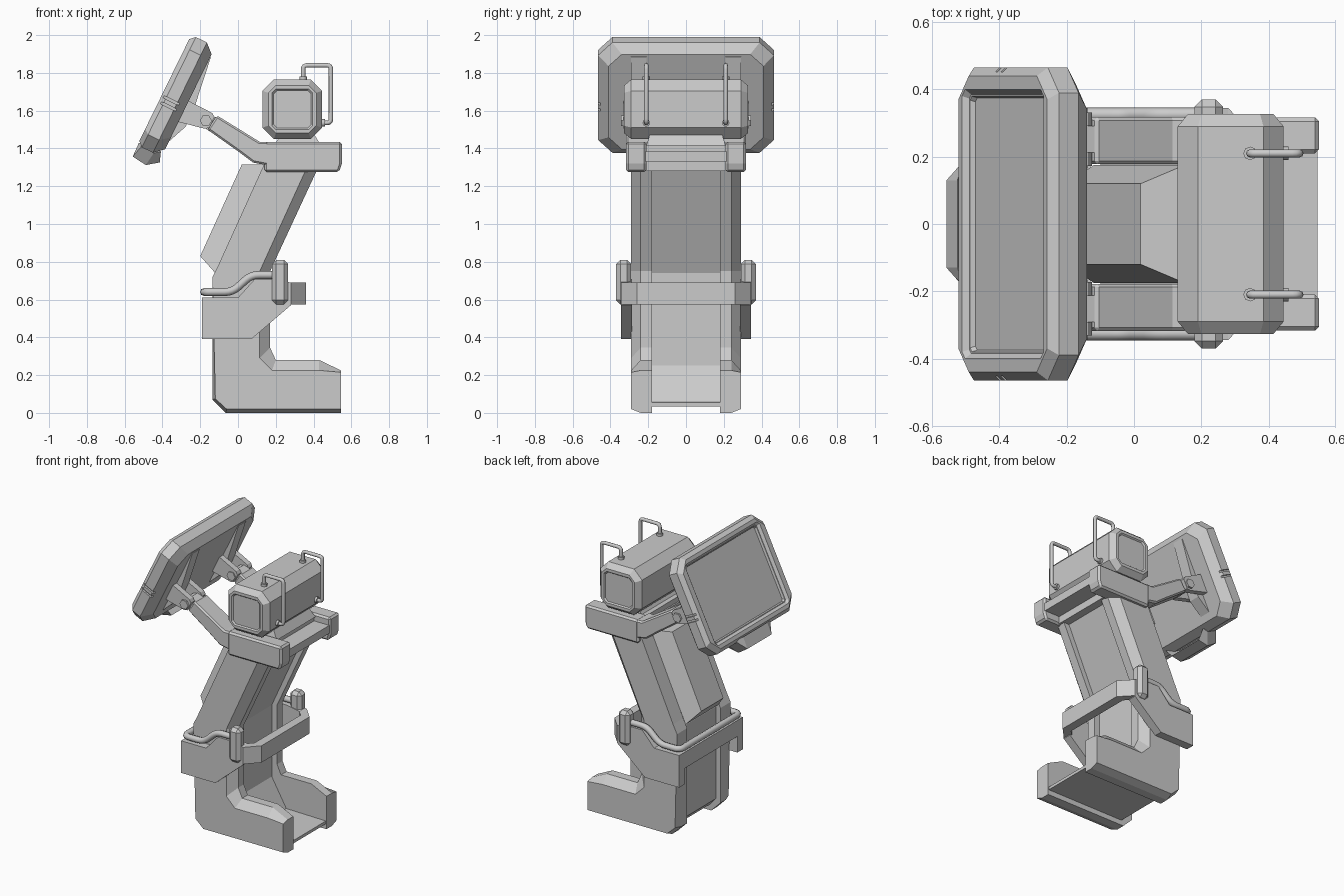
import bpy, bmesh, math
from mathutils import Vector

if "Cube" in bpy.data.objects:
    bpy.data.objects.remove(bpy.data.objects["Cube"])


def finish(name, bm, mirror=False, bevel=0):
    bmesh.ops.recalc_face_normals(bm, faces=bm.faces)
    me = bpy.data.meshes.new(name)
    bm.to_mesh(me)
    bm.free()
    ob = bpy.data.objects.new(name, me)
    bpy.context.collection.objects.link(ob)
    if bevel:
        m = ob.modifiers.new("bevel", 'BEVEL')
        m.width, m.segments = bevel, 1
        m.limit_method, m.angle_limit = 'ANGLE', math.radians(40)
    if mirror:
        m = ob.modifiers.new("mirror", 'MIRROR')
        m.use_axis = (False, True, False)
    return ob


def loft(name, rings, **kw):
    """Skin matching point rings and cap both ends."""
    bm = bmesh.new()
    vs = [[bm.verts.new(p) for p in r] for r in rings]
    n = len(vs[0])
    for a, b in zip(vs, vs[1:]):
        for i in range(n):
            j = (i + 1) % n
            bm.faces.new((a[i], a[j], b[j], b[i]))
    bm.faces.new(vs[0])
    bm.faces.new(vs[-1][::-1])
    return finish(name, bm, **kw)


def at_y(prof, y):
    return [(x, y, z) for x, z in prof]


def slab(name, prof, y0, y1, **kw):
    return loft(name, [at_y(prof, y0), at_y(prof, y1)], **kw)


def box(name, x0, x1, y0, y1, z0, z1, **kw):
    return slab(name, [(x0, z0), (x1, z0), (x1, z1), (x0, z1)], y0, y1, **kw)


def octagon(hx, hy, c):
    return [(hx, hy - c), (hx - c, hy), (c - hx, hy), (-hx, hy - c),
            (-hx, c - hy), (c - hx, -hy), (hx - c, -hy), (hx, c - hy)]


def tube(name, pts, r, rad, mirror=False):
    """Round pipe along a path with rounded corners."""
    pts = [Vector(p) for p in pts]
    path = [pts[0]]
    for a, b, c in zip(pts, pts[1:], pts[2:]):
        p, q = b + (a - b).normalized() * rad, b + (c - b).normalized() * rad
        for i in range(5):
            t = i / 4
            path.append(p * (1 - t) ** 2 + b * 2 * t * (1 - t) + q * t * t)
    path.append(pts[-1])
    cu = bpy.data.curves.new(name, 'CURVE')
    cu.dimensions, cu.bevel_depth, cu.bevel_resolution = '3D', r, 2
    cu.use_fill_caps = True
    sp = cu.splines.new('POLY')
    sp.points.add(len(path) - 1)
    for s, p in zip(sp.points, path):
        s.co = (*p, 1)
    ob = bpy.data.objects.new(name, cu)
    bpy.context.collection.objects.link(ob)
    bpy.ops.object.select_all(action='DESELECT')
    bpy.context.view_layer.objects.active = ob
    ob.select_set(True)
    bpy.ops.object.convert(target='MESH')
    bpy.ops.object.shade_smooth_by_angle(angle=math.radians(50))
    ob = bpy.context.object
    if mirror:
        ob.modifiers.new("mirror", 'MIRROR').use_axis = (False, True, False)
    return ob


# Pedestal side rails with chamfered outer edges
outer = [(-.12, .075), (-.06, .02), (.545, .02), (.545, .215), (.43, .225), (.18, .225),
         (.115, .29), (.115, .75), (.365, 1.3), (.14, 1.32), (-.105, .78), (-.135, .72)]
inner = [(-.135, .07), (-.065, 0), (.545, 0), (.545, .225), (.43, .28), (.2, .28),
         (.17, .345), (.17, .75), (.425, 1.3), (.14, 1.32), (-.105, .78), (-.135, .72)]
loft("side_rail", [at_y(inner, .18), at_y(inner, .24), at_y(outer, .29)], mirror=True)

# Recessed core: floor, column and leaning spine
slab("core", [(-.1, .09), (-.05, .035), (.54, .035), (.54, .055), (.24, .06), (.13, .25), (.13, .74),
              (.385, 1.3), (.16, 1.3), (-.075, .78), (-.1, .72)], -.185, .185)

# Tapered panel on the leaning spine
loft("spine_panel", [[(-.12, .175, .74), (.15, .175, 1.315), (.15, -.175, 1.315), (-.12, -.175, .74)],
                     [(-.2, .12, .83), (.02, .12, 1.315), (.02, -.12, 1.315), (-.2, -.12, .83)]])

# Collar around the column
slab("collar_side", [(-.19, .39), (.07, .39), (.28, .57), (.28, .69), (.17, .71), (.09, .71), (0, .61), (-.19, .61)],
     .285, .345, mirror=True)
box("collar_front", -.19, -.13, -.3, .3, .5, .61)
plan = [(.2, .345), (.28, .345), (.36, .26), (.36, -.26), (.28, -.345), (.2, -.345),
        (.2, -.29), (.26, -.29), (.3, -.25), (.3, .25), (.26, .29), (.2, .29)]
loft("collar_back_bar", [[(x, y, z) for x, y in plan] for z in (.575, .69)])
half = [(.22, .325, .73), (.07, .325, .73), (-.03, .325, .64), (-.18, .325, .64)]
tube("collar_rail", half + [(x, -y, z) for x, y, z in half[::-1]], .021, .04)
box("rail_clip", .18, .265, .29, .37, .575, .81, mirror=True, bevel=.022)

# Shoulders and arms reaching to the screen
slab("shoulder", [(.14, 1.275), (.535, 1.275), (.55, 1.32), (.55, 1.435), (.14, 1.435)],
     .21, .317, mirror=True, bevel=.012)
slab("arm", [(.16, 1.31), (.16, 1.435), (.115, 1.435), (-.112, 1.575), (-.162, 1.5), (0, 1.385), (.08, 1.325)],
     .178, .318, mirror=True, bevel=.01)
box("shoulder_plate", .15, .545, -.215, .215, 1.33, 1.385)
box("shoulder_core", .16, .43, -.215, .215, 1.28, 1.42)
loft("neck", [[(x, y, z) for x, y in ((a, w), (b, w), (b, -w), (a, -w))]
              for a, b, w, z in ((.19, .44, .21, 1.415), (.23, .4, .19, 1.48))])

# Head box with inset end panels
ends = [(.327, .127, .04), (.327, .103, .02), (.318, .098, .02)]
half = [(.318, .098, .02), (.318, .1, .02), (.327, .107, .02), (.327, .127, .04), (.29, .1575, .06)]
half += [(-y, h, c) for y, h, c in half[::-1]]
loft("head_box", [[(.2875 + a, y, 1.6075 + b) for a, b in octagon(h, h, c)] for y, h, c in half])

# Grab handles and their collars
tube("handle", [(.345, .21, 1.75), (.345, .21, 1.84), (.492, .21, 1.84), (.492, .21, 1.535), (.43, .21, 1.535)],
     .012, .022, mirror=True)
tube("handle_collar_top", [(.345, .21, 1.755), (.345, .21, 1.782)], .02, .01, mirror=True)
tube("handle_collar_side", [(.43, .21, 1.535), (.46, .21, 1.535)], .02, .01, mirror=True)

# Tilted screen: u runs up the screen, n points out of its face
U, N, C = Vector((.44, 0, .898)), Vector((-.898, 0, .44)), Vector((-.33, 0, 1.68))


def P(u, y, n):
    return C + U * u + N * n + Vector((0, y, 0))


rings = [(.28, .41, .07, -.075), (.325, .465, .075, -.025), (.325, .465, .075, .04), (.3, .44, .07, .067),
         (.275, .4, .02, .067), (.26, .385, .012, .05), (.255, .38, .012, .05), (.25, .375, .012, .035)]
screen = loft("screen", [[P(u, y, n) for u, y in octagon(hu, hy, c)] for hu, hy, c, n in rings])

# Grooves around the screen sides
for i, u in enumerate((-.075, -.04)):
    cut = loft("groove_cutter_%d" % i, [[P(a, y, n) for a, n in
               ((u, -.1), (u + .013, -.1), (u + .013, .1), (u, .1))] for y in (.452, .5)], mirror=True)
    cut.hide_render = True
    cut.display_type = 'WIRE'
    cut.hide_set(True)
    m = screen.modifiers.new("groove", 'BOOLEAN')
    m.operation, m.object, m.solver = 'DIFFERENCE', cut, 'EXACT'

# Bottom lip of the screen
loft("screen_lip", [[P(u, y, n) for u, n in prof] for y, prof in (
    (-.18, [(-.31, .05), (-.325, .045), (-.325, -.03), (-.3, -.06)]),
    (-.13, [(-.31, .065), (-.39, .062), (-.4, -.02), (-.355, -.08)]),
    (.13, [(-.31, .065), (-.39, .062), (-.4, -.02), (-.355, -.08)]),
    (.18, [(-.31, .05), (-.325, .045), (-.325, -.03), (-.3, -.06)]))])

# Rear ribs, hinge ears and pivots
loft("screen_rib", [[P(u, y, n) for u, n in ((.27, -.06), (.265, -.078), (.0, -.115), (-.125, -.12), (-.27, -.06))]
                    for y in (.21, .29)], mirror=True)
ear = [(.005, -.06), (.002, -.215), (-.012, -.235), (-.075, -.235), (-.09, -.215), (-.122, -.06)]
for side, y0, y1 in (("inner", .172, .212), ("outer", .292, .332)):
    loft("hinge_ear_" + side, [[P(u, y, n) for u, n in ear] for y in (y0, y1)], mirror=True)
slab("hinge_tongue", [(-.1, 1.56), (-.15, 1.49), (-.19, 1.52), (-.19, 1.56), (-.16, 1.58)], .212, .292, mirror=True)
hexa = [(-.17 + .032 * math.cos(k * math.pi / 3), 1.547 + .032 * math.sin(k * math.pi / 3)) for k in range(6)]
slab("hinge_pivot", hexa, .165, .345, mirror=True)
